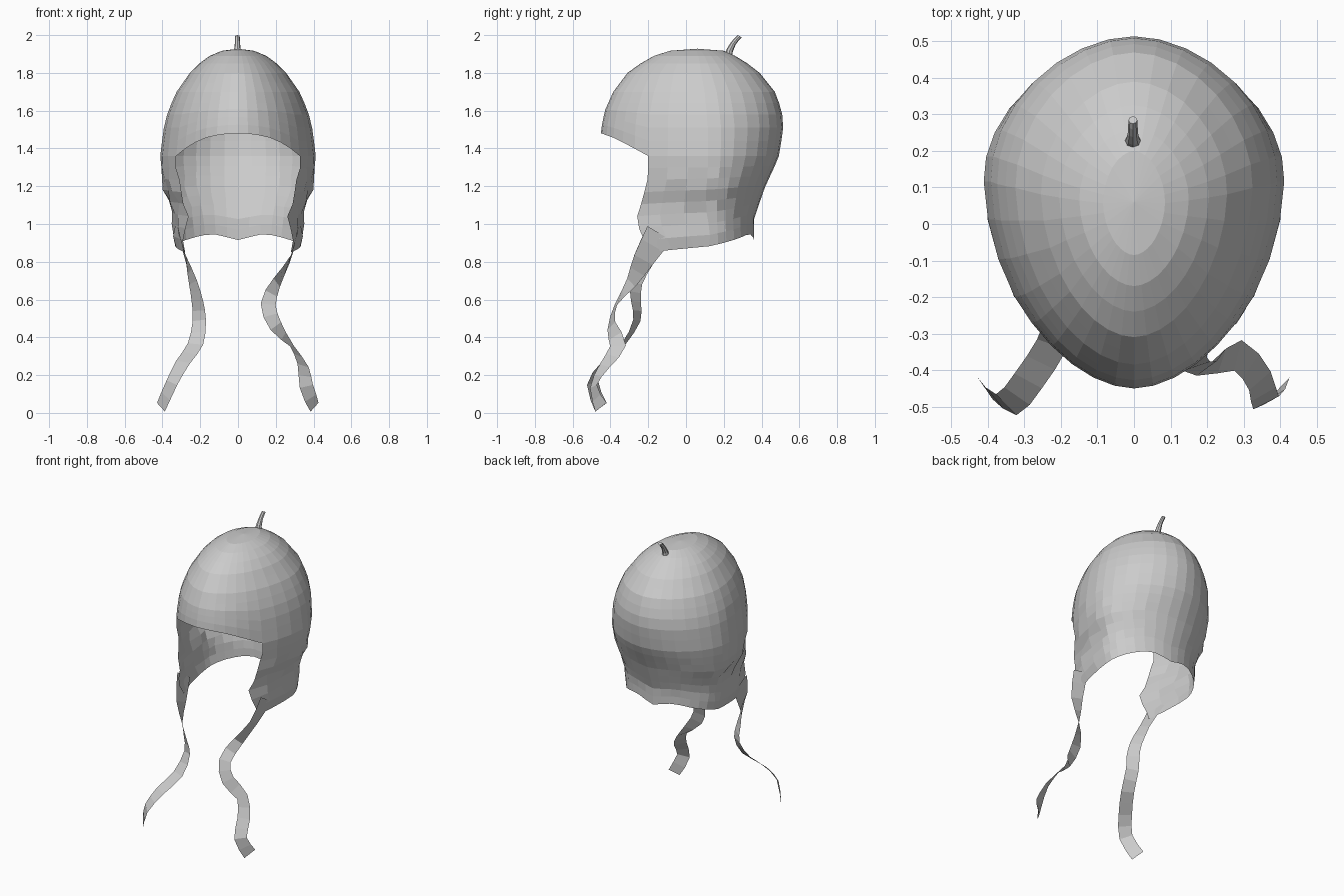
import bpy, bmesh, math
from mathutils import Vector

if "Cube" in bpy.data.objects:
    bpy.data.objects.remove(bpy.data.objects["Cube"])

HALF = math.pi / 2
EXP = 1.85          # roundness of the egg-shaped cross-section


def lerp_table(table, t):
    """Piecewise-linear lookup; rows are (key, values...), keys ascending."""
    if t <= table[0][0]:
        return table[0][1:]
    for a, b in zip(table, table[1:]):
        if t <= b[0]:
            f = (t - a[0]) / (b[0] - a[0])
            return tuple(p + (q - p) * f for p, q in zip(a[1:], b[1:]))
    return table[-1][1:]


def finish(bm, name, normals=True):
    if normals:
        bmesh.ops.recalc_face_normals(bm, faces=bm.faces)
    me = bpy.data.meshes.new(name)
    bm.to_mesh(me)
    bm.free()
    ob = bpy.data.objects.new(name, me)
    bpy.context.collection.objects.link(ob)
    return ob


# Cross-section by height: z, half width, front y, centre y, back y
SECTIONS = [
    (0.83, 0.315, -0.55, 0.10, 0.36), (0.92, 0.345, -0.56, 0.12, 0.36),
    (1.03, 0.345, -0.55, 0.13, 0.36), (1.10, 0.355, -0.50, 0.13, 0.385),
    (1.20, 0.400, -0.45, 0.13, 0.42), (1.35, 0.413, -0.455, 0.13, 0.49),
    (1.50, 0.395, -0.45, 0.13, 0.515), (1.60, 0.370, -0.43, 0.12, 0.508),
    (1.70, 0.325, -0.385, 0.11, 0.47), (1.80, 0.255, -0.31, 0.09, 0.39),
    (1.85, 0.205, -0.24, 0.08, 0.325), (1.89, 0.150, -0.17, 0.07, 0.26),
    (1.917, 0.085, -0.085, 0.06, 0.20),
]
BRIM = [(-0.45, 1.48), (-0.38, 1.455), (-0.30, 1.415), (-0.20, 1.36)]
FLAP_EDGE = [(0.85, -0.19), (0.93, -0.23), (1.02, -0.265), (1.13, -0.23),
             (1.25, -0.20), (1.36, -0.20)]
HEM = [(0, 0.85), (0.15, 0.872), (0.3, 0.885), (0.5, 0.91), (0.78, 0.95), (1, 0.915)]


def ring_point(z, ang):
    w, front, mid, back = lerp_table(SECTIONS, z)
    c, s = max(math.cos(ang), 0), math.sin(ang)
    r = back - mid if s > 0 else mid - front
    return Vector((w * c ** (2 / EXP),
                   mid + r * math.copysign(abs(s) ** (2 / EXP), s), z))


def angle_at(z, y):
    w, front, mid, back = lerp_table(SECTIONS, z)
    return -math.asin(min(1, (mid - y) / (mid - front)) ** (EXP / 2))


# Cap: right half of crown and brim, then the ear and neck curtain below
bm = bmesh.new()
NF, NB = 6, 11
a0 = angle_at(1.36, -0.20)
angles = [-HALF + (a0 + HALF) * i / NF for i in range(NF)]
angles += [a0 + (HALF - a0) * i / NB for i in range(NB + 1)]
apex = bm.verts.new((0, 0.06, 1.928))
prev = None
for z in (1.917, 1.89, 1.85, 1.80, 1.75, 1.70, 1.64, 1.58, 1.51, 1.44, 1.36):
    row = []
    for i, a in enumerate(angles):
        zb = 1.36
        if i < NF:
            zb = lerp_table(BRIM, ring_point(1.44, a).y)[0]
        zz = z if z > 1.64 else 1.64 - (1.64 - z) * (1.64 - zb) / 0.28
        row.append(bm.verts.new(ring_point(zz, a)))
    for i in range(len(row) - 1):
        if prev:
            bm.faces.new((prev[i], prev[i + 1], row[i + 1], row[i]))
        else:
            bm.faces.new((apex, row[i + 1], row[i]))
    prev = row

prev = prev[NF:]
ROWS = 8
for r in range(1, ROWS + 1):
    v = r / ROWS
    edge_z = 1.36 + (0.85 - 1.36) * v
    row = []
    for k in range(NB + 1):
        t = k / NB
        z = 1.36 + (lerp_table(HEM, t)[0] - 1.36) * v
        ea = angle_at(edge_z, lerp_table(FLAP_EDGE, edge_z)[0])
        p = ring_point(z, ea + (HALF - ea) * t)
        # slack folds running diagonally across the ear flap
        fold = 0.013 * math.sin(5.0 * k * 0.55 + r * 2.1) * math.sin(math.pi * v) * (1 - t)
        p.x += fold
        if k == NB:
            p.x = 0
        row.append(bm.verts.new(p))
    for k in range(NB):
        bm.faces.new((prev[k], prev[k + 1], row[k + 1], row[k]))
    prev = row
cap = finish(bm, "cap_shell")
mirror = cap.modifiers.new("mirror", 'MIRROR')
mirror.use_clip = True
mirror.merge_threshold = 0.002


# Tie straps: x, y, z, half width, heading of the ribbon's width in degrees
def strap(name, pts):
    fine = []
    for i in range(len(pts) - 1):
        p = [Vector(pts[min(max(j, 0), len(pts) - 1)]) for j in range(i - 1, i + 3)]
        for t in (0, 0.5):
            fine.append(0.5 * (2 * p[1] + (p[2] - p[0]) * t
                        + (2 * p[0] - 5 * p[1] + 4 * p[2] - p[3]) * t * t
                        + (3 * p[1] - p[0] - 3 * p[2] + p[3]) * t ** 3))
    fine.append(Vector(pts[-1]))
    bm = bmesh.new()
    prev = None
    for i, q in enumerate(fine):
        tan = (fine[min(i + 1, len(fine) - 1)].to_3d() - fine[max(i - 1, 0)].to_3d()).normalized()
        a = math.radians(q[4])
        w = Vector((math.cos(a), math.sin(a), 0))
        w = (w - tan * w.dot(tan)).normalized() * q[3]
        c = Vector(q[:3])
        row = [bm.verts.new(c - w), bm.verts.new(c + w)]
        if prev:
            bm.faces.new((prev[0], prev[1], row[1], row[0]))
        prev = row
    finish(bm, name)


def vec5(rows):
    return [tuple(r) for r in rows]


def to3(self):
    return Vector(self[:3])


def build_straps():
    right = [(0.315, -0.14, 0.95, 0.075, 85), (0.275, -0.225, 0.81, 0.055, 85),
             (0.205, -0.29, 0.69, 0.035, 50), (0.160, -0.37, 0.575, 0.04, 10),
             (0.200, -0.395, 0.46, 0.04, 30), (0.285, -0.36, 0.355, 0.043, 75),
             (0.345, -0.43, 0.25, 0.04, 50), (0.362, -0.49, 0.14, 0.04, 25),
             (0.405, -0.45, 0.03, 0.043, 53)]
    left = [(-0.315, -0.14, 0.95, 0.075, 95), (-0.275, -0.225, 0.81, 0.055, 95),
            (-0.238, -0.265, 0.69, 0.04, 125), (-0.215, -0.265, 0.59, 0.04, 140),
            (-0.205, -0.26, 0.49, 0.04, 150), (-0.225, -0.33, 0.365, 0.043, 165),
            (-0.290, -0.43, 0.27, 0.043, 160), (-0.350, -0.495, 0.16, 0.042, 140),
            (-0.408, -0.45, 0.03, 0.043, 127)]
    strap("right_tie_strap", vec5(right))
    strap("left_tie_strap", vec5(left))


build_straps()

# Stem: small bent tapered stalk on the crown
bm = bmesh.new()
prev = None
N = 8
for y, z, r in ((0.225, 1.88, 0.026), (0.232, 1.92, 0.018), (0.25, 1.955, 0.014),
                (0.27, 1.98, 0.013), (0.285, 1.994, 0.012)):
    row = [bm.verts.new((-0.003 + r * math.cos(2 * math.pi * i / N),
                         y + r * 0.85 * math.sin(2 * math.pi * i / N),
                         z - r * 0.5 * math.sin(2 * math.pi * i / N))) for i in range(N)]
    if prev:
        for i in range(N):
            j = (i + 1) % N
            bm.faces.new((prev[i], prev[j], row[j], row[i]))
    prev = row
bm.faces.new(prev)
finish(bm, "crown_stem")
